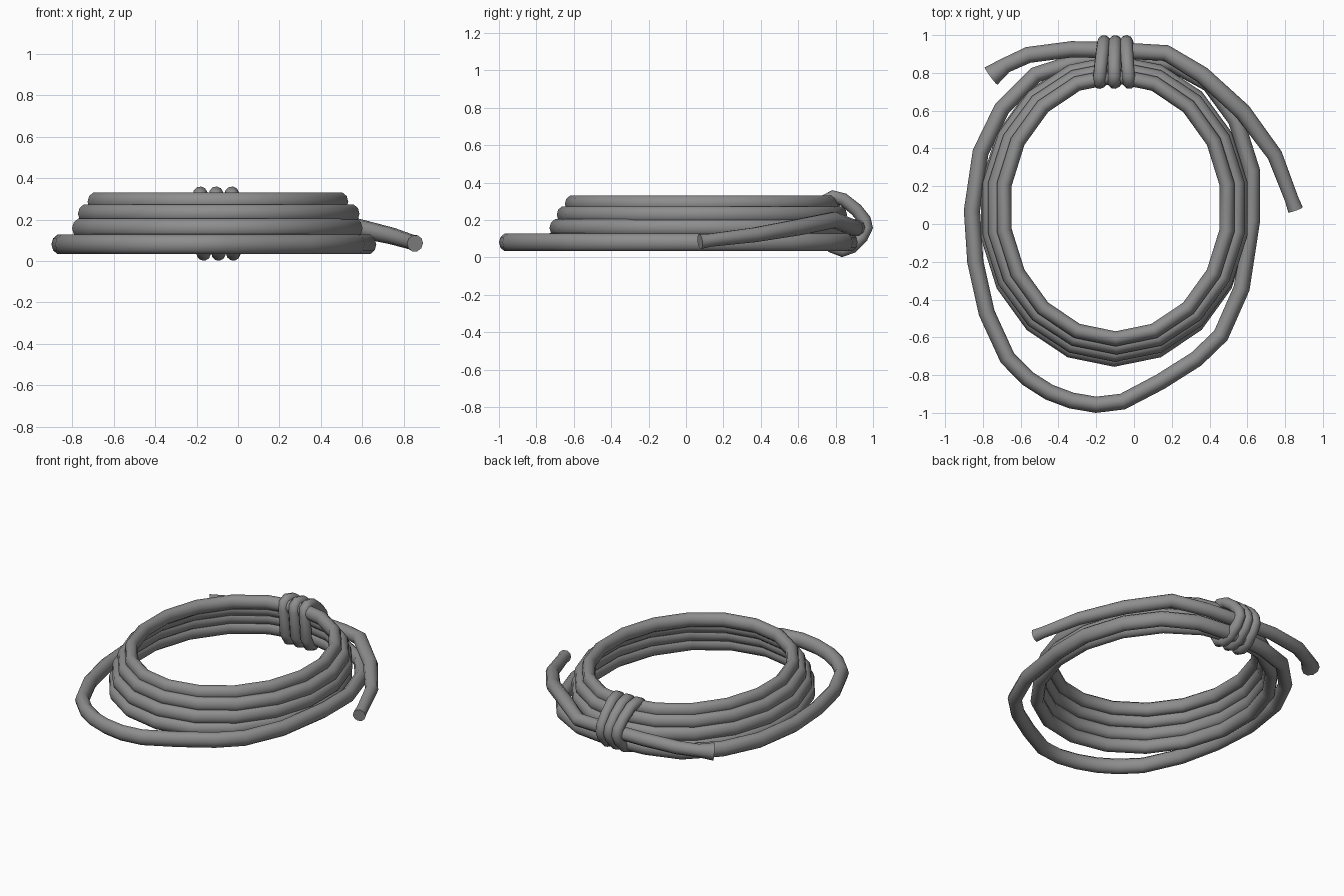
import bpy
from math import sin, cos, pi

cube = bpy.data.objects.get("Cube")
if cube:
    bpy.data.objects.remove(cube, do_unlink=True)

GREY = (0.27, 0.27, 0.27, 1.0)
rope_mat = bpy.data.materials.new("rope_grey")
rope_mat.use_nodes = True
rope_mat.diffuse_color = GREY
bsdf = rope_mat.node_tree.nodes["Principled BSDF"]
bsdf.inputs["Base Color"].default_value = GREY
bsdf.inputs["Roughness"].default_value = 0.8


def rope(name, path, thickness, closed=True, flare=None):
    """Sweep a round rope along straight path segments."""
    curve = bpy.data.curves.new(name, "CURVE")
    curve.dimensions = "3D"
    curve.bevel_depth = thickness
    curve.bevel_resolution = 3
    curve.use_fill_caps = not closed
    spline = curve.splines.new("POLY")
    spline.points.add(len(path) - 1)
    for i, (point, co) in enumerate(zip(spline.points, path)):
        point.co = (*co, 1.0)
        point.radius = flare[i] if flare else 1.0
    spline.use_cyclic_u = closed
    obj = bpy.data.objects.new(name, curve)
    bpy.context.collection.objects.link(obj)
    bpy.ops.object.select_all(action="DESELECT")
    obj.select_set(True)
    bpy.context.view_layer.objects.active = obj
    bpy.ops.object.convert(target="MESH")
    obj = bpy.context.object
    obj.data.materials.clear()
    obj.data.materials.append(rope_mat)
    bpy.ops.object.shade_smooth_by_angle(angle=pi / 3.6)
    return obj


def coil(name, outline, thickness, z):
    """Flat closed loop whose rope is a little taller than wide."""
    obj = rope(name, [(x, y, 0) for x, y in outline], thickness)
    obj.location.z = z
    obj.scale.z = 1.15


def oval(cx, half_width, front, back, steps=18):
    """Oval outline with one corner pointing to the front."""
    cy, half_depth = (front + back) / 2, (back - front) / 2
    angles = [2 * pi * i / steps for i in range(steps)]
    return [(cx + half_width * sin(a), cy - half_depth * cos(a)) for a in angles]


# Four stacked coils, narrowing upward
coil("top_coil", oval(-0.097, 0.599, -0.608, 0.785), 0.04, 0.286)
coil("upper_coil", oval(-0.093, 0.649, -0.65, 0.82), 0.041, 0.228)
coil("middle_coil", oval(-0.1, 0.67, -0.688, 0.85), 0.042, 0.158)
coil("lower_coil", oval(-0.105, 0.676, -0.715, 0.855), 0.041, 0.086)

# Bottom coil with its slack bight hanging forward
bottom = [(-0.858, 0.07), (-0.812, 0.38), (-0.7, 0.61), (-0.52, 0.79),
          (-0.3, 0.86), (-0.05, 0.88), (0.2, 0.85), (0.4, 0.74),
          (0.54, 0.55), (0.625, 0.28), (0.625, 0.02), (0.57, -0.34),
          (0.46, -0.59), (0.33, -0.715), (0.14, -0.835), (-0.06, -0.94),
          (-0.2, -0.957), (-0.33, -0.935), (-0.45, -0.89), (-0.56, -0.82),
          (-0.67, -0.71), (-0.78, -0.47), (-0.84, -0.2)]
coil("bottom_coil", bottom, 0.043, 0.08)

# Loose strand at the back with a flared tail at each end
tails = [(-0.757, 0.783, 0.142), (-0.68, 0.84, 0.15), (-0.56, 0.895, 0.16),
         (-0.33, 0.925, 0.165), (-0.1, 0.92, 0.16), (0.17, 0.905, 0.155),
         (0.36, 0.79, 0.2), (0.575, 0.595, 0.16), (0.745, 0.365, 0.12),
         (0.835, 0.13, 0.092), (0.855, 0.075, 0.085)]
rope("tail_strand", tails, 0.043, closed=False,
     flare=[1.32, 0.95, 1, 1, 1, 1, 1.05, 1.05, 0.95, 0.85, 0.95])

# Three lashings wrapped around the bundle
section = [(0.75, 0.27), (0.755, 0.31), (0.785, 0.325), (0.84, 0.31),
           (0.91, 0.255), (0.955, 0.2), (0.965, 0.16), (0.94, 0.11),
           (0.885, 0.055), (0.835, 0.036), (0.785, 0.055), (0.755, 0.11)]
for i in range(3):
    x = -0.163 + 0.063 * i
    lean = 0.09 * (i - 1)
    wrap = [(x + lean * (0.93 - y) + 0.04 * (0.18 - z), y, z)
            for y, z in section]
    rope(f"lashing_{i + 1}", wrap, 0.035)
